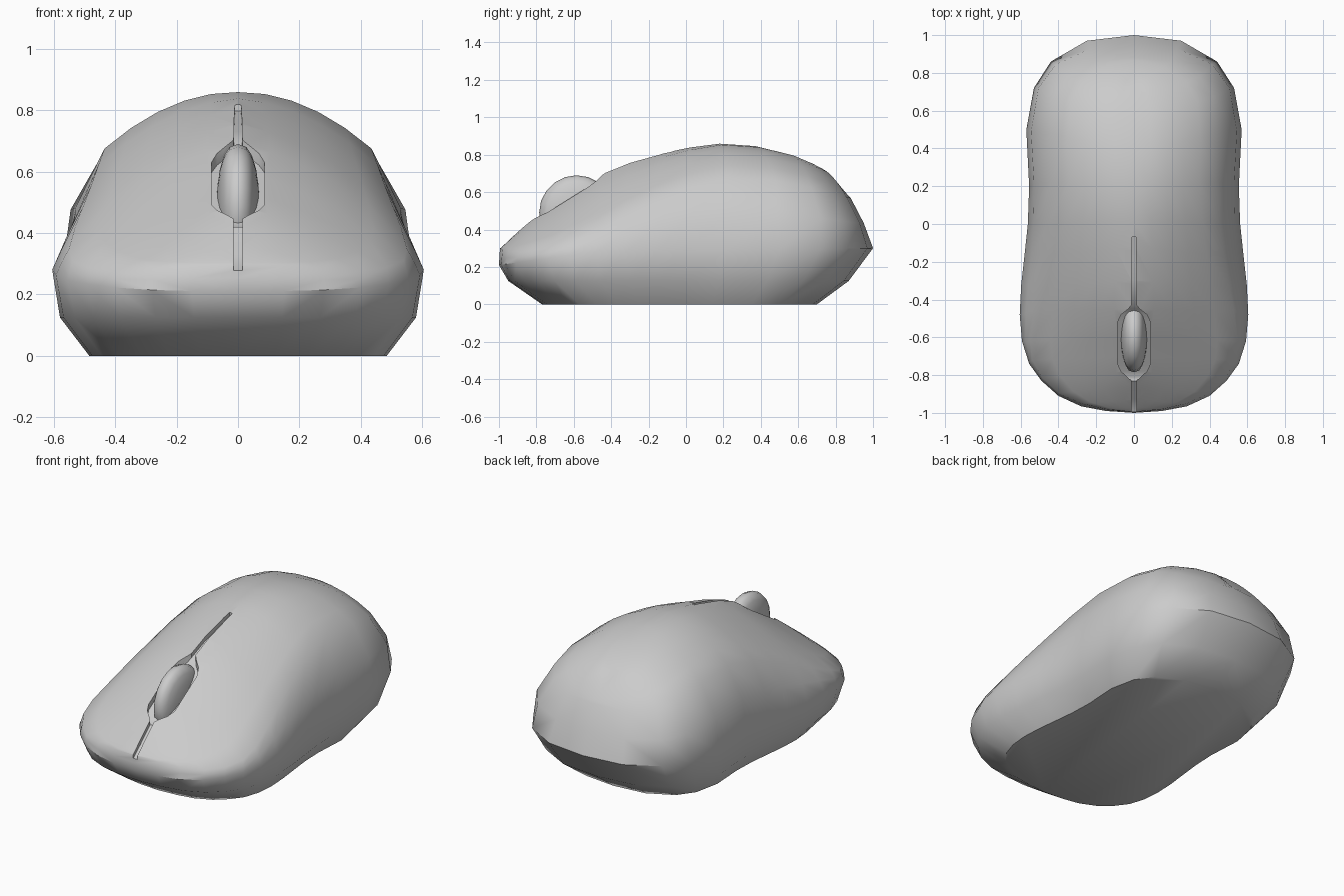
import bpy, bmesh, math
from mathutils import Vector, Matrix

if "Cube" in bpy.data.objects:
    bpy.data.objects.remove(bpy.data.objects["Cube"])


def interp(table, v):
    if v <= table[0][0]:
        return table[0][1]
    for (a, fa), (b, fb) in zip(table, table[1:]):
        if v <= b:
            return fa + (fb - fa) * (v - a) / (b - a)
    return table[-1][1]


def to_object(name, bm):
    bmesh.ops.recalc_face_normals(bm, faces=bm.faces)
    me = bpy.data.meshes.new(name)
    bm.to_mesh(me)
    bm.free()
    ob = bpy.data.objects.new(name, me)
    bpy.context.collection.objects.link(ob)
    return ob


def activate(ob):
    bpy.ops.object.select_all(action='DESELECT')
    ob.select_set(True)
    bpy.context.view_layer.objects.active = ob


def smooth(ob, angle):
    activate(ob)
    bpy.ops.object.shade_smooth_by_angle(angle=math.radians(angle))


# centre-line profile (y, z) over the top of the shell
SPINE = [(-1, .29), (-.93, .36), (-.83, .45), (-.78, .49), (-.45, .70), (-.3, .76), (-.08, .82),
         (.14, .86), (.33, .855), (.53, .81), (.72, .735), (.88, .57)]
WAIST_Z = [(-1, .21), (-.5, .28), (1, .30)]
CROWN = [(-.7, .04), (.1, .11), (.9, .11)]
SIDE_BULGE = [(-.7, .0), (-.2, .012), (.3, .04), (.8, .04), (1, .01)]

# ribs from front to back: widest point (x, y), ridge point (x, y, z), y on the centre line
RIBS = [(0, -1, 0, -.995, .30, -.98), (.15, -.99, .15, -.98, .292, -.965),
        (.28, -.965, .28, -.95, .283, -.93), (.40, -.91, .40, -.895, .277, -.86),
        (.49, -.83, .485, -.815, .288, -.78), (.555, -.74, .54, -.72, .31, -.70),
        (.593, -.62, .55, -.62, .35, -.60), (.605, -.48, .53, -.46, .42, -.45),
        (.597, -.32, .505, -.33, .485, -.30), (.578, -.15, .478, -.17, .555, -.12),
        (.562, 0, .455, 0, .62, .02), (.555, .2, .435, .22, .675, .18),
        (.57, .5, .44, .48, .66, .37), (.53, .72, .42, .67, .625, .55),
        (.44, .86, .35, .78, .59, .65), (.25, .97, .20, .86, .57, .73), (0, 1, 0, .88, .57, .81)]

# shell: half lofted rib by rib, then mirrored
bm = bmesh.new()
STEPS = 5
rows = []
for wx, wy, rx, ry, rz, sy in RIBS:
    back = wy > 0
    wide = Vector((wx, wy, interp(WAIST_Z, wy)))
    ridge = Vector((rx, ry, rz))
    top = Vector((0, sy, interp(SPINE, sy)))
    base = Vector((wx * .8, wy * (.70 if back else .77), 0))
    low = Vector((wx * .958, wy * (.87 if back else .95), .125))
    out = Vector((wx, wy * .6 if abs(wy) > .6 else 0, 0)).normalized()
    mid = (wide + ridge) / 2 + out * interp(SIDE_BULGE, wy)
    pts = [base, low, wide, mid, ridge]
    for i in range(1, STEPS + 1):
        t = i / STEPS
        p = ridge.lerp(top, t)
        p.z += 4 * t * (1 - t) * interp(CROWN, ry) * rx
        pts.append(p)
    rows.append([bm.verts.new(p) for p in pts])
for a, b in zip(rows, rows[1:]):
    for i in range(len(a) - 1):
        bm.faces.new((a[i], b[i], b[i + 1], a[i + 1]))
bm.faces.new([r[0] for r in rows])
shell = to_object("shell", bm)
mod = shell.modifiers.new("mirror", 'MIRROR')
mod.merge_threshold = .0005

# cutter: button seam that widens into the wheel pocket, as (y, half width, depth)
CUT = [(-1.03, .014, .02), (-.99, .014, .02), (-.93, .014, .03), (-.83, .014, .03),
       (-.81, .035, .05), (-.78, .068, .06), (-.74, .087, .06), (-.52, .087, .06),
       (-.48, .068, .06), (-.45, .03, .05), (-.43, .014, .03), (-.3, .013, .03),
       (-.2, .012, .03), (-.07, .010, .025)]
bm = bmesh.new()
rings = []
for y, w, d in CUT:
    z = interp(SPINE, y)
    rings.append([bm.verts.new(p) for p in
                  ((-w, y, z - d), (w, y, z - d), (w, y, z + .15), (-w, y, z + .15))])
for a, b in zip(rings, rings[1:]):
    for i in range(4):
        j = (i + 1) % 4
        bm.faces.new((a[i], a[j], b[j], b[i]))
bm.faces.new(rings[0])
bm.faces.new(rings[-1])
cutter = to_object("seam_cutter", bm)
cutter.hide_render = True
mod = shell.modifiers.new("seam", 'BOOLEAN')
mod.operation = 'DIFFERENCE'
mod.solver = 'EXACT'
mod.object = cutter
activate(shell)
for name in ("mirror", "seam"):
    bpy.ops.object.modifier_apply(modifier=name)
bpy.data.objects.remove(cutter)
smooth(shell, 38)

# scroll wheel: rounded disc with its axle along x
bm = bmesh.new()
bmesh.ops.create_uvsphere(bm, u_segments=20, v_segments=10, radius=1,
                          matrix=Matrix.Rotation(math.pi / 2, 4, 'Y'))
for v in bm.verts:
    x = math.copysign(abs(v.co.x) ** .8, v.co.x)
    v.co = (x * .07, v.co.y * .2 - .585, v.co.z * .2 + .49)
wheel = to_object("scroll_wheel", bm)
smooth(wheel, 60)
